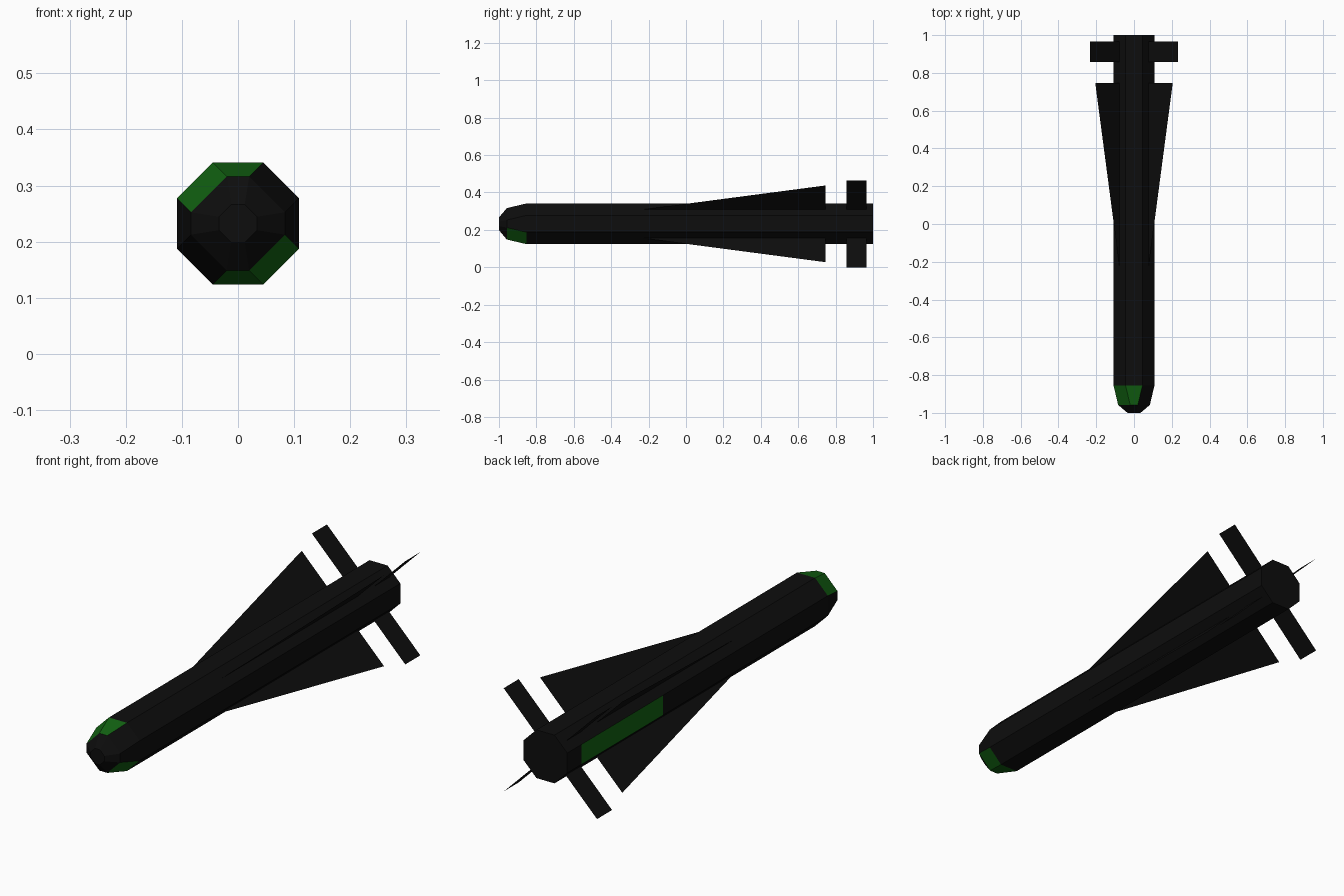
import bpy, bmesh

if "Cube" in bpy.data.objects:
    bpy.data.objects.remove(bpy.data.objects["Cube"])

ZC = 0.2325  # height of the long axis


def material(name, rgb):
    m = bpy.data.materials.new(name)
    m.diffuse_color = (*rgb, 1)
    m.use_nodes = True
    m.node_tree.nodes["Principled BSDF"].inputs["Base Color"].default_value = m.diffuse_color
    return m


black = material("black", (0.004, 0.004, 0.004))
green = material("dark_green", (0.006, 0.125, 0.006))


def make_object(name, bm):
    me = bpy.data.meshes.new(name)
    bm.to_mesh(me)
    bm.free()
    me.materials.append(black)
    me.materials.append(green)
    ob = bpy.data.objects.new(name, me)
    bpy.context.collection.objects.link(ob)
    return ob


# Eight-sided body lofted along y: (y, half width, half length of flat side)
rings = [(-1.0, 0.034, 0.012), (-0.958, 0.084, 0.020), (-0.854, 0.1085, 0.045),
         (0.32, 0.1085, 0.045), (0.90, 0.1085, 0.045), (1.0, 0.1085, 0.045)]
bm = bmesh.new()
loops = []
for y, r, c in rings:
    pts = [(r, -c), (r, c), (c, r), (-c, r), (-r, c), (-r, -c), (-c, -r), (c, -r)]
    loops.append([bm.verts.new((x, y, ZC + z)) for x, z in pts])

# sides: 0 right, 1 upper right, 2 top, 3 upper left, 4 left, 5 lower left, 6 bottom, 7 lower right
green_sides = {1: (2, 3, 6, 7), 3: (4,)}  # nose windows, left side panel
for i in range(len(loops) - 1):
    a, b = loops[i], loops[i + 1]
    for k in range(8):
        n = (k + 1) % 8
        f = bm.faces.new((a[k], a[n], b[n], b[k]))
        f.material_index = 1 if k in green_sides.get(i, ()) else 0
bm.faces.new(loops[0])
bm.faces.new(loops[-1])
bmesh.ops.recalc_face_normals(bm, faces=bm.faces[:])
make_object("body", bm)


# Paper-thin fins on the four diagonals: profile of (offset along x and z, y)
def fin_set(name, profile):
    for label, sx, sz in (("upper_right", 1, 1), ("upper_left", -1, 1),
                          ("lower_left", -1, -1), ("lower_right", 1, -1)):
        bm = bmesh.new()
        bm.faces.new([bm.verts.new((sx * d, y, ZC + sz * d)) for d, y in profile])
        make_object(f"{name}_{label}", bm)


fin_set("wing", [(0.074, -0.25), (0.205, 0.746), (0.074, 0.746)])
fin_set("tail_fin", [(0.074, 0.858), (0.2325, 0.858), (0.2325, 0.965), (0.074, 0.965)])
